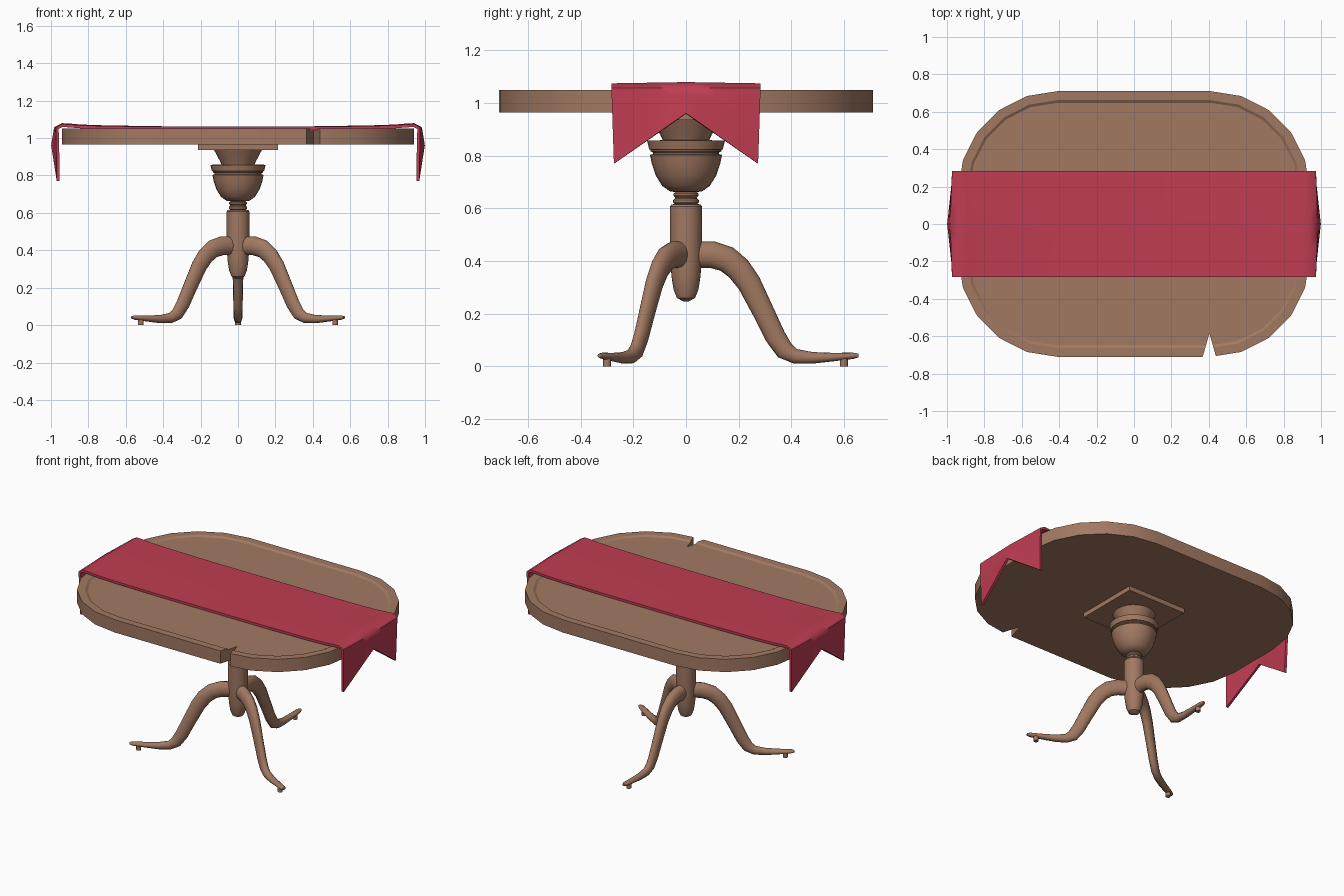
import bpy, bmesh, math
from mathutils import Vector

if "Cube" in bpy.data.objects:
    bpy.data.objects.remove(bpy.data.objects["Cube"])


def material(name, rgb):
    m = bpy.data.materials.new(name)
    m.diffuse_color = (*rgb, 1)
    m.use_nodes = True
    m.node_tree.nodes["Principled BSDF"].inputs["Base Color"].default_value = m.diffuse_color
    return m


WOOD = material("brown wood", (0.36, 0.19, 0.122))
CLOTH = material("rose red cloth", (0.52, 0.046, 0.085))


def make_object(name, bm, mat):
    bmesh.ops.recalc_face_normals(bm, faces=bm.faces[:])
    me = bpy.data.meshes.new(name)
    bm.to_mesh(me)
    bm.free()
    ob = bpy.data.objects.new(name, me)
    bpy.context.collection.objects.link(ob)
    if mat:
        me.materials.append(mat)
    return ob


def activate(ob):
    bpy.ops.object.select_all(action='DESELECT')
    ob.select_set(True)
    bpy.context.view_layer.objects.active = ob


def smooth(ob, deg=35):
    activate(ob)
    bpy.ops.object.shade_smooth_by_angle(angle=math.radians(deg))


def loft(name, rings, mat):
    """Skin a list of closed point rings and cap both ends."""
    bm = bmesh.new()
    vs = [[bm.verts.new(p) for p in r] for r in rings]
    n = len(vs[0])
    for a, b in zip(vs, vs[1:]):
        for i in range(n):
            j = (i + 1) % n
            bm.faces.new((a[i], a[j], b[j], b[i]))
    bm.faces.new(vs[0][::-1])
    bm.faces.new(vs[-1])
    return make_object(name, bm, mat)


def circle(r, z, n, cx=0, cy=0):
    return [(cx + r * math.cos(2 * math.pi * i / n),
             cy + r * math.sin(2 * math.pi * i / n), z) for i in range(n)]


# table top: rounded outline with a recessed panel
def outline(r, z):
    pts = []
    for q, (sx, sy) in enumerate([(1, 1), (-1, 1), (-1, -1), (1, -1)]):
        for k in range(6):
            a = math.radians(90 * q + 18 * k)
            pts.append((sx * 0.41 + r * math.cos(a), sy * 0.18 + r * math.sin(a), z))
    return pts


top = loft("table_top", [outline(0.53, 0.965), outline(0.53, 1.05),
                         outline(0.482, 1.05), outline(0.468, 1.041)], WOOD)

# V-shaped notch cut through the front edge
notch = [(0.403, -0.585), (0.3615, -0.73), (0.4445, -0.73)]
cutter = loft("notch_cutter", [[(x, y, z) for x, y in notch] for z in (0.9, 1.1)], None)
cutter.hide_render = True
mod = top.modifiers.new("notch", 'BOOLEAN')
mod.operation = 'DIFFERENCE'
mod.solver = 'EXACT'
mod.object = cutter
activate(top)
bpy.ops.object.modifier_apply(modifier="notch")
bpy.data.objects.remove(cutter)
smooth(top, 30)

# square mounting plate
h = 0.215
loft("mounting_plate", [[(-h, -h, z), (h, -h, z), (h, h, z), (-h, h, z)]
                        for z in (0.935, 0.967)], WOOD)

# turned pedestal
profile = [(0.012, 0.247), (0.035, 0.26), (0.047, 0.29), (0.055, 0.34), (0.061, 0.42),
           (0.061, 0.607), (0.055, 0.615), (0.043, 0.616), (0.049, 0.622), (0.049, 0.632),
           (0.042, 0.638), (0.042, 0.642), (0.048, 0.648), (0.048, 0.656), (0.040, 0.662),
           (0.060, 0.664), (0.090, 0.685), (0.115, 0.725), (0.130, 0.77), (0.137, 0.803),
           (0.125, 0.806), (0.125, 0.812), (0.134, 0.816), (0.134, 0.822), (0.140, 0.824),
           (0.148, 0.857), (0.088, 0.859), (0.098, 0.88), (0.128, 0.936)]
smooth(loft("pedestal", [circle(r, z, 24) for r, z in profile], WOOD))

# three curved legs: (distance out, height, half thickness, half width)
path = [(0.02, 0.425, 0.05, 0.036), (0.10, 0.424, 0.051, 0.036), (0.155, 0.407, 0.05, 0.034),
        (0.20, 0.37, 0.048, 0.032), (0.24, 0.315, 0.045, 0.03), (0.295, 0.205, 0.041, 0.027),
        (0.34, 0.112, 0.039, 0.025), (0.375, 0.06, 0.036, 0.024), (0.415, 0.038, 0.028, 0.023),
        (0.48, 0.032, 0.022, 0.022), (0.56, 0.035, 0.016, 0.021), (0.635, 0.040, 0.012, 0.018),
        (0.655, 0.041, 0.007, 0.010)]
rings = []
for i, (d, z, t, w) in enumerate(path):
    a, b = path[max(i - 1, 0)], path[min(i + 1, len(path) - 1)]
    tan = Vector((0, b[0] - a[0], b[1] - a[1])).normalized()
    nor = Vector((0, -tan.z, tan.y))
    rings.append([Vector((0, d, z)) + nor * t * math.sin(k * math.pi / 6)
                  + Vector((w * math.cos(k * math.pi / 6), 0, 0)) for k in range(12)])

for name, ang in (("back_leg", 0), ("left_leg", 120), ("right_leg", 240)):
    leg = loft(name, rings, WOOD)
    peg = loft(name + "_foot_peg", [circle(0.015, z, 12, 0, 0.6) for z in (0, 0.035)], WOOD)
    for ob in (leg, peg):
        ob.rotation_euler.z = math.radians(ang)
        smooth(ob, 45)

# table runner with swallow-tail ends
flat = [(0.0, 1.053), (0.4, 1.053), (0.7, 1.056), (0.84, 1.060), (0.90, 1.065), (0.94, 1.067)]


def runner_row(v):
    e = 1 - abs(v)
    pts = [(x, 0.283 * v, z + 0.005 * e * x) for x, z in flat]
    start = (0.966 + 0.010 * e, 1.053)
    end = (0.961 + 0.030 * e, 0.77 + 0.19 * e)
    for k in range(6):
        t = k / 5
        pts.append((start[0] + (end[0] - start[0]) * t, 0.283 * v * (1 - 0.035 * t),
                    start[1] + (end[1] - start[1]) * t))
    return [(-x, y, z) for x, y, z in pts[:0:-1]] + pts


bm = bmesh.new()
grid = [[bm.verts.new(p) for p in runner_row(-1 + j / 5)] for j in range(11)]
for a, b in zip(grid, grid[1:]):
    for i in range(len(a) - 1):
        bm.faces.new((a[i], a[i + 1], b[i + 1], b[i]))
runner = make_object("table_runner", bm, CLOTH)
mod = runner.modifiers.new("thickness", 'SOLIDIFY')
mod.thickness = 0.016
mod.offset = 0
activate(runner)
bpy.ops.object.modifier_apply(modifier="thickness")
smooth(runner, 55)
